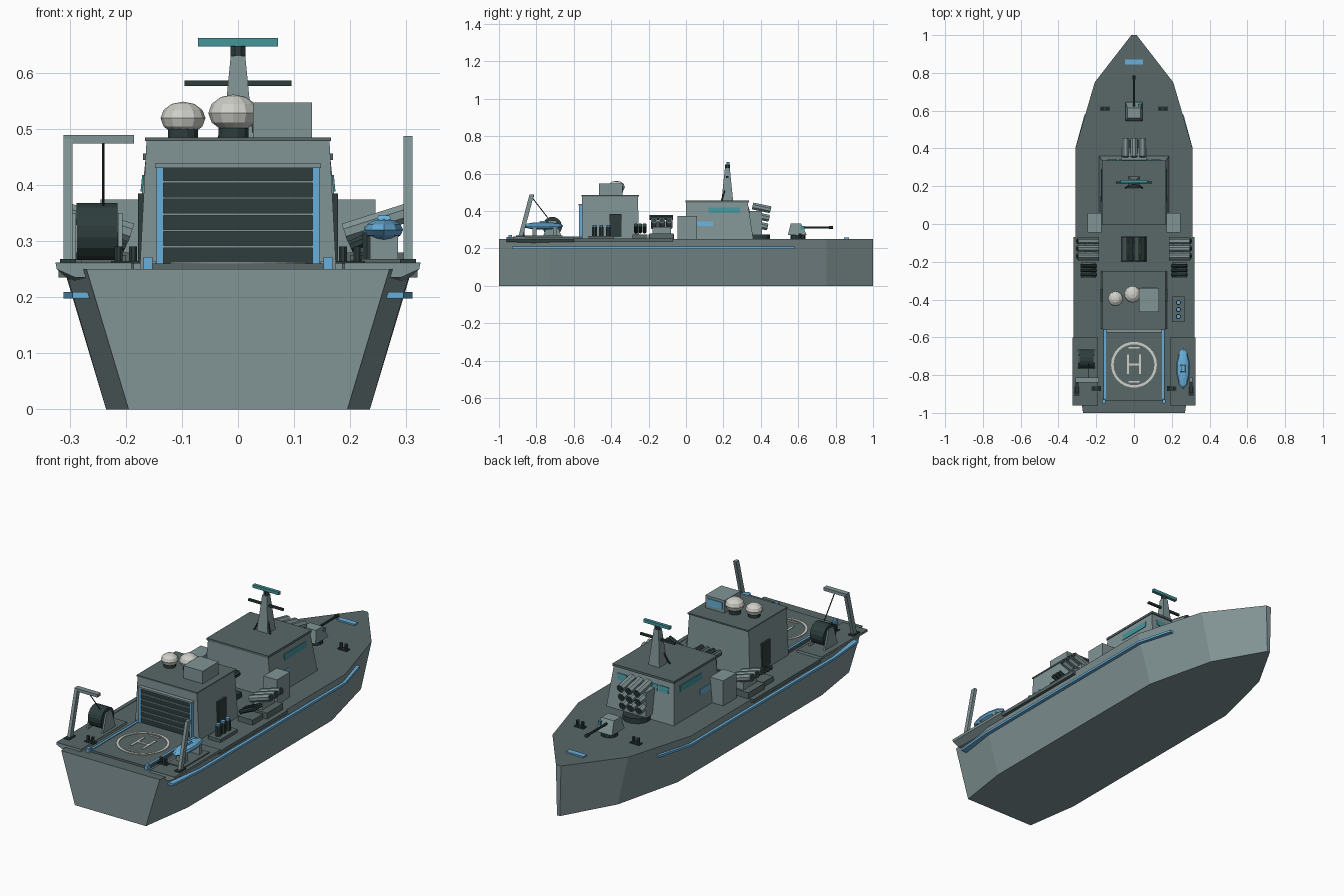
import bpy, bmesh, math
from mathutils import Vector, Matrix

if "Cube" in bpy.data.objects:
    bpy.data.objects.remove(bpy.data.objects["Cube"])

COLOURS = {
    "hull_grey": (0.22, 0.295, 0.30), "deck_grey": (0.10, 0.14, 0.14),
    "dark_green": (0.026, 0.048, 0.046), "light_blue": (0.14, 0.43, 0.70),
    "teal": (0.06, 0.30, 0.33), "off_white": (0.62, 0.63, 0.58),
}
MATS = list(COLOURS)
for n, c in COLOURS.items():
    m = bpy.data.materials.new(n)
    m.diffuse_color = (*c, 1)
    m.use_nodes = True
    m.node_tree.nodes["Principled BSDF"].inputs["Base Color"].default_value = m.diffuse_color
GREY, DECK, DARK, BLUE, TEAL, WHITE = range(6)


class Part:
    """Collects simple solids into one named object."""
    def __init__(self, name):
        self.name, self.bm = name, bmesh.new()

    def loft(self, rings, mat=GREY, cap=None):
        """Skin a row of equal-length point rings and close both ends."""
        vs = [[self.bm.verts.new(p) for p in r] for r in rings]
        n, faces = len(vs[0]), []
        for a, b in zip(vs, vs[1:]):
            faces += [self.bm.faces.new((a[i], a[(i + 1) % n], b[(i + 1) % n], b[i])) for i in range(n)]
        ends = [self.bm.faces.new(vs[0][::-1]), self.bm.faces.new(vs[-1])]
        for f in faces + ends:
            f.material_index = mat
        if cap is not None:
            ends[1].material_index = cap
        bmesh.ops.recalc_face_normals(self.bm, faces=faces + ends)
        return self

    def box(self, x0, x1, y0, y1, z0, z1, mat=GREY, cap=None, dx=0, dy0=0, dy1=0):
        """Box whose top may be drawn in by dx, dy0 and dy1."""
        def r(x0, x1, y0, y1, z):
            return [(x0, y0, z), (x1, y0, z), (x1, y1, z), (x0, y1, z)]
        return self.loft([r(x0, x1, y0, y1, z0), r(x0 + dx, x1 - dx, y0 + dy0, y1 - dy1, z1)], mat, cap)

    def rod(self, a, b, r, mat=GREY, n=8, r2=None, cap=None):
        a, b = Vector(a), Vector(b)
        q = (b - a).to_track_quat('Z', 'Y')
        def ring(c, rr):
            return [c + q @ Vector((rr * math.cos(t), rr * math.sin(t), 0))
                    for t in (2 * math.pi * (i + .5) / n for i in range(n))]
        return self.loft([ring(a, r), ring(b, r if r2 is None else r2)], mat, cap)

    def ball(self, c, size, mat, u=12, v=6):
        m = Matrix.Translation(c) @ Matrix.Diagonal((*size, 1))
        res = bmesh.ops.create_uvsphere(self.bm, u_segments=u, v_segments=v, radius=1, matrix=m)
        for f in {f for w in res["verts"] for f in w.link_faces}:
            f.material_index = mat
        return self

    def done(self):
        me = bpy.data.meshes.new(self.name)
        self.bm.to_mesh(me)
        self.bm.free()
        for n in MATS:
            me.materials.append(bpy.data.materials[n])
        ob = bpy.data.objects.new(self.name, me)
        bpy.context.collection.objects.link(ob)
        return ob


# Hull: stations of y, keel half-width, deck half-width
stations = [(-1, .195, .27), (-.73, .235, .308), (.4, .235, .31), (.75, .15, .208), (1, .008, .014)]
hull = Part("hull")
hull.loft([[(-b, y, 0), (b, y, 0), (t, y, .25), (-t, y, .25)] for y, b, t in stations])
for f in hull.bm.faces:
    if f.normal.z > .9:
        f.material_index = DECK
hull.done()

# Rubbing rails along the hull
rail = Part("rub_rails")
for s in (-1, 1):
    rail.loft([[(s * (x - .03), y, .198), (s * x, y, .198), (s * x, y, .209), (s * (x - .03), y, .209)]
               for y, x in [(-.93, .295), (-.73, .311), (.4, .311), (.58, .262)]], BLUE)
rail.done()

# Stern working platforms with sloped undersides
plat = Part("stern_platforms")
for s in (-1, 1):
    plat.loft([[(s * .19, y, .26), (s * .325, y, .26), (s * .323, y, .25), (s * .29, y, z), (s * .19, y, z)]
               for y, z in [(-.96, .235), (-.6, .222)]], GREY)
    plat.box(min(s * .19, s * .325), max(s * .19, s * .325), -.96, -.6, .26, .262, DECK)
    plat.box(min(s * .3, s * .32), max(s * .3, s * .32), -.6, -.07, .235, .252, DECK)
plat.done()

# Helicopter deck with markings
pad = Part("landing_deck")
pad.box(-.165, .165, -.935, -.555, .25, .26, DECK)
for s in (-1, 1):
    pad.box(s * .153 - .006, s * .153 + .006, -.925, -.56, .26, .264, BLUE)
    pad.box(s * .16 - .008, s * .16 + .008, -.95, -.93, .25, .272, BLUE)
    pad.box(s * .032 - .006, s * .032 + .006, -.795, -.69, .26, .263, WHITE)
    pad.box(-.03, .03, -.745 + s * .09 - .005, -.745 + s * .09 + .005, .26, .263, WHITE)
pad.box(-.028, .028, -.75, -.738, .26, .263, WHITE)
N = 32
for i in range(N):
    def seg(t, z):
        return [(r * math.sin(a), -.745 + r * math.cos(a), z) for r, a in
                ((.108, t), (.121, t), (.121, t + 2 * math.pi / N), (.108, t + 2 * math.pi / N))]
    pad.loft([seg(i * 2 * math.pi / N, .26), seg(i * 2 * math.pi / N, .263)], WHITE)
pad.done()

# Hangar with slatted door
hang = Part("hangar")
hang.box(-.175, .175, -.555, -.25, .25, .48, GREY, dx=.012, dy1=.008)
hang.box(-.166, .166, -.558, -.25, .478, .485, DECK)
hang.box(-.135, .135, -.566, -.55, .26, .43, DARK)
hang.box(-.148, .148, -.575, -.55, .43, .438)
for s in (-1, 1):
    hang.box(s * .139 - .006, s * .139 + .006, -.572, -.55, .26, .43, BLUE)
    x = s * .172
    hang.box(x - .006, x + .006, -.41, -.345, .262, .385, DARK)
for i in range(5):
    z = .288 + i * .029
    hang.box(-.133, .133, -.57, -.56, z, z + .004)
hang.done()

# Roof equipment: domes and sensor cabin
dome = Part("radar_domes")
for x, y, z, r in ((-.098, -.395, .519, .04), (-.008, -.372, .528, .045)):
    dome.rod((x, y, .485), (x, y, .502), .028, DARK, 12)
    dome.ball((x, y, z), (r, r, r * .74), WHITE)
dome.done()
cab = Part("roof_cabin")
cab.box(.027, .132, -.465, -.34, .485, .547)
cab.box(.038, .121, -.342, -.336, .5, .535, BLUE)
cab.done()

# Bridge house with window bands
br = Part("bridge")
br.box(-.185, .185, 0, .36, .25, .445, GREY, dx=.02, dy1=.03)
br.box(-.169, .169, -.004, .336, .445, .456, DECK)
for s in (-1, 1):
    for y0, y1, z0, z1, m in ((.12, .29, .388, .418, TEAL), (.06, .145, .32, .345, BLUE)):
        def side(o):
            return [(s * (.185 - .1026 * (z - .25) + o), y, z) for y, z in ((y0, z0), (y1, z0), (y1, z1), (y0, z1))]
        br.loft([side(-.003), side(.003)], m)
for xa, xb in ((-.14, -.09), (-.08, -.01), (.01, .08), (.09, .14)):
    def front(o):
        return [(x, .36 - .154 * (z - .25) + o, z) for x, z in ((xa, .388), (xb, .388), (xb, .418), (xa, .418))]
    br.loft([front(-.003), front(.003)], TEAL)
br.done()

# Lockers beside the bridge
lock = Part("side_lockers")
for s in (-1, 1):
    lock.box(s * .208 - .037, s * .208 + .037, -.045, .058, .25, .374)
lock.done()

# Mast with aerial bars and stays
mast = Part("mast")
mast.box(-.03, .03, .19, .252, .455, .63, GREY, dx=.017, dy0=.018, dy1=.018)
mast.rod((0, .222, .63), (0, .222, .648), .014, DARK)
mast.box(-.095, .095, .215, .226, .576, .586, DARK)
mast.box(-.071, .071, .217, .233, .647, .662, TEAL)
for s in (-1, 1):
    mast.rod((s * .045, .19, .455), (s * .01, .215, .54), .004, DARK, 6)
mast.done()

# Rocket launcher ahead of the bridge
roc = Part("forward_launcher")
roc.rod((0, .385, .25), (0, .385, .275), .065, DARK, 12)
roc.box(-.065, .065, .34, .405, .275, .4)
for i in (-1, 0, 1):
    for k in range(3):
        z, y = .315 + k * .046, .435 + k * .008
        roc.rod((i * .045, y - .095, z + .02), (i * .045, y, z), .02, GREY, 8)
        roc.rod((i * .045, y - .004, z + .001), (i * .045, y + .002, z - .0005), .016, DARK, 8)
roc.done()

# Bow gun
gun = Part("bow_gun")
gun.rod((0, .6, .25), (0, .6, .275), .04, DARK, 10)
gun.box(-.045, .045, .545, .645, .272, .332, GREY, dx=.01, dy0=.015, dy1=.03)
gun.rod((0, .62, .312), (0, .78, .312), .006, DARK)
gun.rod((0, .765, .312), (0, .785, .312), .009, DARK)
gun.box(.025, .04, .612, .634, .295, .32, TEAL)
gun.done()

# Deck fittings: bow hatch plate and bollard pairs
fit = Part("deck_fittings")
fit.box(-.048, .048, .845, .872, .25, .257, BLUE)
for s in (-1, 1):
    for x, y, z in ((.153, .61, .25), (.2, -.87, .26)):
        fit.box(s * x - .026, s * x + .026, y - .013, y + .013, z, z + .005, DARK)
        for d in (-.013, .013):
            fit.rod((s * x + d, y, z), (s * x + d, y, z + .03), .008, DARK)
fit.done()

# Central launcher amidships
mid = Part("central_launcher")
mid.box(-.068, .068, -.2, -.065, .25, .275, DARK)
mid.box(-.055, .055, -.165, -.1, .275, .345)
for i in range(4):
    x = -.048 + i * .032
    mid.rod((x, -.195, .365), (x, -.07, .365), .0155, DARK if i % 2 else DECK)
mid.done()

# Deck-edge tube launchers and their reload racks
side = Part("side_launchers")
for s in (-1, 1):
    side.box(s * .24 - .055, s * .24 + .055, -.195, -.068, .25, .28, DECK)
    side.box(s * .235 - .025, s * .235 + .025, -.18, -.08, .28, .315)
    for y in (-.09, -.13, -.17):
        side.rod((s * .19, y, .315), (s * .3, y, .35), .018, GREY)
        side.rod((s * .299, y, .35), (s * .302, y, .351), .014, DARK)
    side.box(s * .24 - .04, s * .24 + .04, -.285, -.205, .25, .275, DECK)
    for y in (-.222, -.245, -.268):
        side.rod((s * .2, y, .29), (s * .28, y, .325), .011, DARK)
side.done()

# Starboard gas bottle rack
rack = Part("bottle_rack")
rack.box(.2, .268, -.52, -.385, .25, .266, DECK)
for y in (-.49, -.453, -.416):
    rack.rod((.235, y, .266), (.235, y, .315), .014, DARK)
    rack.rod((.235, y, .315), (.235, y, .326), .011, BLUE)
rack.done()

# Port winch drum and its cheeks
win = Part("winch")
win.rod((-.288, -.715, .317), (-.215, -.715, .317), .052, DARK, 16)
for x in (-.293, -.21):
    win.box(x - .004, x + .004, -.765, -.665, .26, .35, GREY, dy0=.03, dy1=.03)
win.done()

# Leaning davits, the port one with an arm and cable
dav = Part("davits")
for x in (-.303, .303):
    def foot(y, z):
        return [(x - .008, y - .012, z), (x + .008, y - .012, z), (x + .008, y + .012, z), (x - .008, y + .012, z)]
    dav.loft([foot(-.885, .26), foot(-.825, .487)])
    dav.box(x - .014, x + .014, -.91, -.86, .26, .268, DARK)
dav.box(-.311, -.185, -.838, -.812, .474, .489)
dav.rod((-.24, -.825, .475), (-.24, -.74, .365), .0025, DARK, 6)
dav.done()

# Small boat on its cradle
boat = Part("ship_boat")
boat.box(.215, .305, -.86, -.66, .26, .268, DECK)
for y in (-.81, -.7):
    boat.box(.235, .285, y - .01, y + .01, .265, .312)
boat.ball((.26, -.765, .32), (.036, .11, .02), BLUE, 10, 6)
boat.box(.245, .275, -.79, -.74, .33, .346, BLUE, dx=.005, dy0=.01, dy1=.01)
boat.done()
